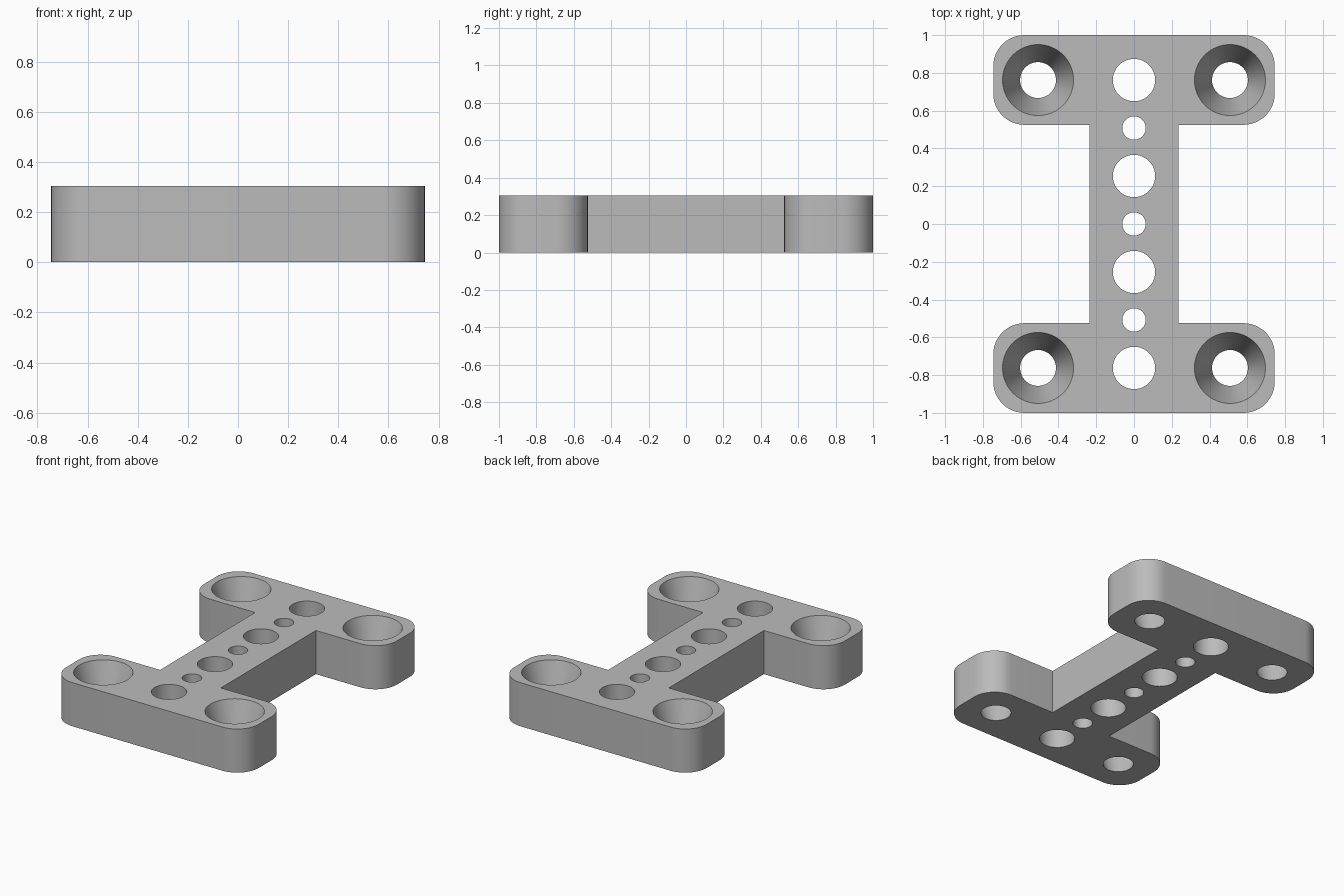
import bpy
import bmesh
from math import cos, sin, pi

HEIGHT = 0.305
HALF_X, HALF_Y = 0.745, 1.0      # overall half sizes
WEB_X, FLANGE_Y = 0.235, 0.525   # web half width, inner edge of the flanges
CORNER = 0.165                   # rounded flange corners
PITCH = 0.254                    # spacing of the centre holes

cube = bpy.data.objects.get("Cube")
if cube:
    bpy.data.objects.remove(cube, do_unlink=True)

grey = bpy.data.materials.new("plain_grey")
grey.use_nodes = True
colour = (0.5, 0.5, 0.5, 1)
grey.diffuse_color = colour
grey.node_tree.nodes["Principled BSDF"].inputs["Base Color"].default_value = colour


def add_object(name, bm):
    mesh = bpy.data.meshes.new(name)
    bmesh.ops.recalc_face_normals(bm, faces=bm.faces)
    bm.to_mesh(mesh)
    bm.free()
    obj = bpy.data.objects.new(name, mesh)
    bpy.context.collection.objects.link(obj)
    return obj


def arc(cx, cy, start, steps=12):
    """Quarter circle of the corner radius, counter-clockwise."""
    angles = [start + pi / 2 * i / steps for i in range(steps + 1)]
    return [(cx + CORNER * cos(a), cy + CORNER * sin(a)) for a in angles]


# Plate: one half of the H-shaped outline, turned to give the other half
ax = HALF_X - CORNER
half = [(WEB_X, FLANGE_Y)]
half += arc(ax, FLANGE_Y + CORNER, -pi / 2)
half += arc(ax, HALF_Y - CORNER, 0)
half += arc(-ax, HALF_Y - CORNER, pi / 2)
half += arc(-ax, FLANGE_Y + CORNER, pi)
half += [(-WEB_X, FLANGE_Y)]
outline = half + [(-x, -y) for x, y in half]

bm = bmesh.new()
base = bm.faces.new([bm.verts.new((x, y, 0)) for x, y in outline])
top = bmesh.ops.extrude_face_region(bm, geom=[base])["geom"]
bmesh.ops.translate(bm, vec=(0, 0, HEIGHT),
                    verts=[v for v in top if isinstance(v, bmesh.types.BMVert)])
plate = add_object("mounting_plate", bm)
plate.data.materials.append(grey)

# Hole cutters: rings of (radius, z) joined into a closed turned shape
cut = bmesh.new()


def add_hole(x, y, profile, sides=64):
    rings = []
    for r, z in profile:
        rings.append([cut.verts.new((x + r * cos(2 * pi * i / sides),
                                     y + r * sin(2 * pi * i / sides), z))
                      for i in range(sides)])
    for low, high in zip(rings, rings[1:]):
        for i in range(sides):
            j = (i + 1) % sides
            cut.faces.new((low[i], low[j], high[j], high[i]))
    cut.faces.new(rings[0][::-1])
    cut.faces.new(rings[-1])


# Tapered screw holes in the four corners
for x in (-2 * PITCH, 2 * PITCH):
    for y in (-3 * PITCH, 3 * PITCH):
        add_hole(x, y, [(0.095, -0.1), (0.095, 0), (0.188, HEIGHT), (0.188, HEIGHT + 0.1)])

# Alternating large and small holes along the centre
for k in range(-3, 4):
    r = 0.112 if k % 2 else 0.062
    add_hole(0, k * PITCH, [(r, -0.1), (r, HEIGHT + 0.1)])

cutter = add_object("hole_cutter", cut)
cutter.hide_render = True
cutter.hide_set(True)

# Cut the holes and bake the result
mod = plate.modifiers.new("holes", "BOOLEAN")
mod.operation = "DIFFERENCE"
mod.solver = "EXACT"
mod.object = cutter
bpy.context.view_layer.objects.active = plate
plate.select_set(True)
bpy.ops.object.modifier_apply(modifier=mod.name)
bpy.data.objects.remove(cutter, do_unlink=True)
bpy.ops.object.shade_smooth_by_angle(angle=pi / 6)
